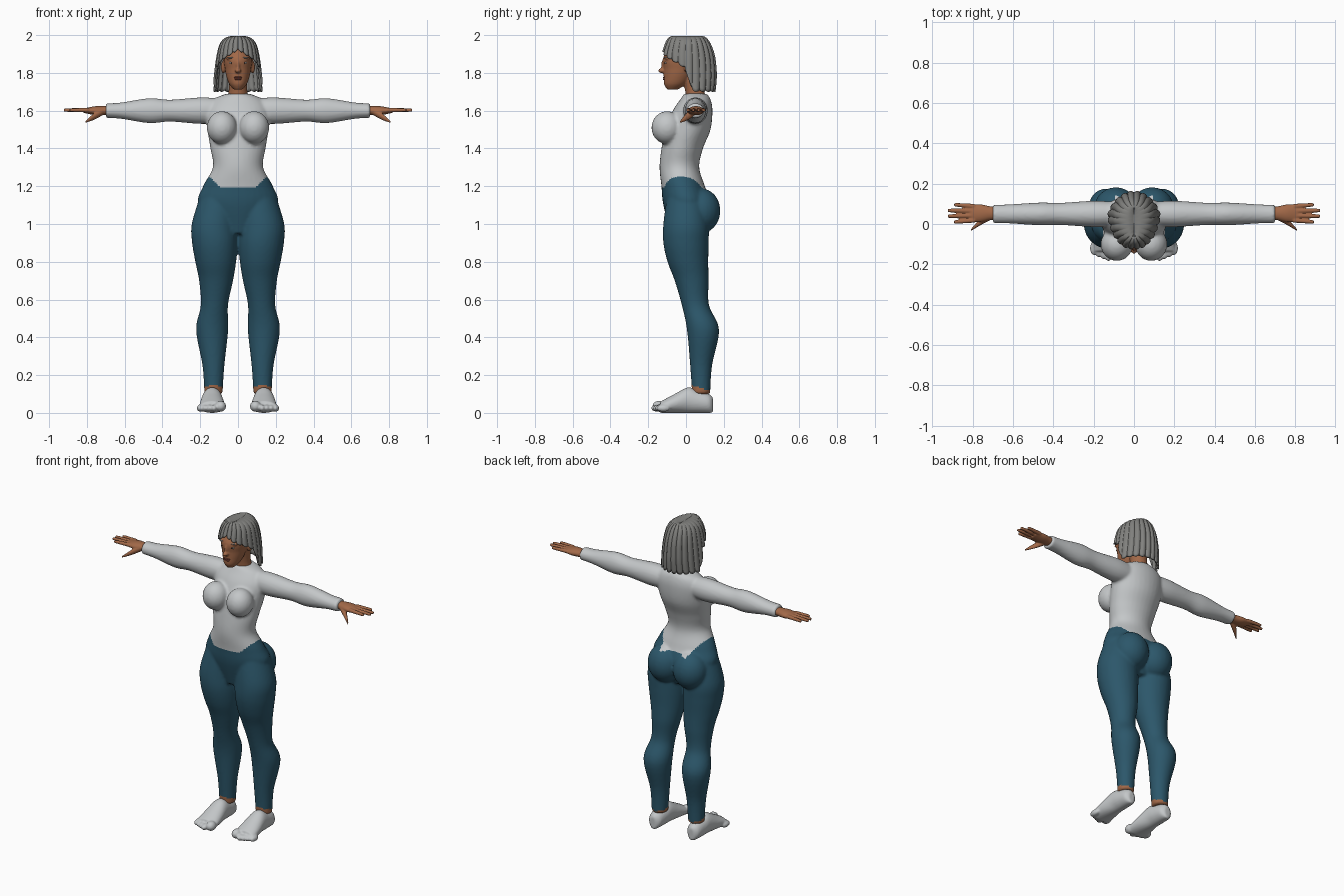
import bpy, bmesh
from math import sin, cos, pi, radians
from mathutils import Vector, Matrix

cube = bpy.data.objects.get("Cube")
if cube:
    bpy.data.objects.remove(cube, do_unlink=True)

SIDES = {"right": -1, "left": 1}


def material(name, r, g, b):
    mat = bpy.data.materials.new(name)
    mat.use_nodes = True
    mat.diffuse_color = (r, g, b, 1)
    shader = next(n for n in mat.node_tree.nodes if n.type == 'BSDF_PRINCIPLED')
    shader.inputs["Base Color"].default_value = (r, g, b, 1)
    shader.inputs["Roughness"].default_value = .7
    return mat


knit = material("pale grey knit", .55, .57, .58)
cloth = material("teal blue cloth", .025, .095, .145)
skin = material("tan skin", .36, .14, .065)
hair_grey = material("grey hair", .22, .22, .21)
lip_rose = material("dark rose lips", .22, .06, .04)
eye_white = material("eye white", .5, .48, .45)
iris_dark = material("dark iris", .03, .02, .02)


def spline(rows, u):
    """Smooth curve through the table rows at parameter u."""
    last = len(rows) - 1
    i = min(int(u), last - 1)
    t = u - i
    near = [rows[max(0, min(k, last))] for k in range(i - 1, i + 3)]
    return [q + t * (r - p + t * (2 * p - 5 * q + 4 * r - s + t * (3 * (q - r) + s - p))) / 2
            for p, q, r, s in zip(*near)]


def loft(bm, axis, rows, side=1, steps=6, sides=32):
    """Skin elliptical rings given as position, two centres, two radii."""
    rings = []
    for k in range((len(rows) - 1) * steps + 1):
        along, centre_u, centre_v, radius_u, radius_v = spline(rows, k / steps)
        ring = []
        for j in range(sides):
            angle = 2 * pi * j / sides
            u = centre_u + radius_u * cos(angle)
            v = centre_v + radius_v * sin(angle)
            x, y, z = {'x': (along, u, v), 'y': (u, along, v), 'z': (u, v, along)}[axis]
            ring.append(bm.verts.new((x * side, y, z)))
        rings.append(ring)
    for low, high in zip(rings, rings[1:]):
        for j in range(sides):
            bm.faces.new((low[j], low[j - 1], high[j - 1], high[j]))
    bm.faces.new(rings[0])
    bm.faces.new(rings[-1][::-1])


def blob(bm, centre, radii, side=1):
    place = Matrix.Translation(Vector((centre[0] * side, centre[1], centre[2])))
    bmesh.ops.create_uvsphere(bm, u_segments=24, v_segments=16, radius=1,
                              matrix=place @ Matrix.Diagonal((*radii, 1)))


def finish(bm, name, materials, voxel=0, smoothing=3):
    """Make an object; a voxel size fuses its pieces into one soft skin."""
    bmesh.ops.recalc_face_normals(bm, faces=bm.faces[:])
    mesh = bpy.data.meshes.new(name)
    bm.to_mesh(mesh)
    bm.free()
    obj = bpy.data.objects.new(name, mesh)
    bpy.context.collection.objects.link(obj)
    if voxel:
        fuse = obj.modifiers.new("fuse", 'REMESH')
        fuse.mode, fuse.voxel_size = 'VOXEL', voxel
        soften = obj.modifiers.new("soften", 'SMOOTH')
        soften.factor, soften.iterations = .5, smoothing
        graph = bpy.context.evaluated_depsgraph_get()
        baked = bpy.data.meshes.new_from_object(obj.evaluated_get(graph))
        obj.modifiers.clear()
        obj.data = baked
    obj.data.materials.clear()
    for mat in materials:
        obj.data.materials.append(mat)
    obj.data.shade_smooth()
    return obj


def upright(rows):
    """Turn height, front, back, half width into centred rings."""
    return [(z, 0, (front + back) / 2, width, (back - front) / 2)
            for z, front, back, width in rows]


# Clothed body: torso, legs, arms, bust and seat fused together
torso = upright([
    (.95, -.08, .08, .1), (1.1, -.12, .13, .21), (1.2, -.13, .1, .185),
    (1.3, -.14, .07, .133), (1.4, -.13, .09, .146), (1.5, -.11, .13, .162),
    (1.6, -.07, .14, .167), (1.66, -.03, .13, .13), (1.69, -.01, .11, .06)])
leg = [(z, x, y, r, r) for z, x, y, r in (
    (1.15, .1, 0, .1), (1, .125, 0, .12), (.9, .123, 0, .12), (.8, .118, .01, .108),
    (.7, .116, .03, .09), (.57, .125, .05, .072), (.44, .137, .09, .085),
    (.25, .13, .08, .058), (.1, .13, .08, .048))]
arm = [(x, .05, 1.6, depth, height) for x, depth, height in (
    (.1, .06, .065), (.2, .065, .07), (.36, .055, .058), (.47, .056, .066),
    (.62, .047, .043), (.7, .046, .039))]
bm = bmesh.new()
loft(bm, 'z', torso)
for side in SIDES.values():
    loft(bm, 'z', leg, side)
    loft(bm, 'x', arm, side)
    blob(bm, (.085, -.1, 1.51), (.08, .083, .087), side)
    blob(bm, (.09, .08, 1.07), (.107, .102, .118), side)
body = finish(bm, "clothed_body", [knit, cloth, skin], .009)

# Waistband rises at the hips and dips at the back; hems slope to the heel
for face in body.data.polygons:
    x, y, z = face.center
    waist = 1.19 + max(0, min(.06, abs(x) - .09))
    waist -= max(0, min(.025, y / 4 - .01))
    hem = .15 - .3 * y + .01
    face.material_index = 0 if z > waist else 1 if z > hem - .005 else 2

# Feet with toes, hands with fingers and thumb
foot = [(y, .137, height / 2, width, height / 2) for y, height, width in (
    (.143, .08, .02), (.12, .1, .042), (.06, .12, .05), (.01, .135, .054),
    (-.06, .1, .064), (-.135, .06, .07))]
palm = [(x, .053, 1.6, depth, height) for x, depth, height in (
    (.67, .032, .024), (.71, .034, .024), (.76, .044, .023), (.815, .042, .012))]
thumb = [(.71, .04, 1.6, .02, .02), (.76, .01, 1.57, .016, .018), (.808, -.03, 1.54, .005, .006)]
for label, side in SIDES.items():
    bm = bmesh.new()
    loft(bm, 'y', foot, side)
    blob(bm, (.092, -.143, .035), (.029, .035, .029), side)
    for k in range(4):
        blob(bm, (.127 + k * .024, -.15 + k * .01, .025), (.019, .035, .019), side)
    finish(bm, label + "_foot", [knit], .006)

    bm = bmesh.new()
    loft(bm, 'x', palm, side)
    for k in range(4):
        root = .053 + (k - 1.5) * .023
        spread = .053 + (k - 1.5) * .028
        tip = .925 - .015 * abs(k - 1.5) ** 2
        loft(bm, 'x', [(.79, root, 1.603, .012, .012),
                       (tip - .01, spread, 1.603, .009, .009),
                       (tip, spread, 1.602, .004, .004)], side)
    loft(bm, 'x', thumb, side)
    finish(bm, label + "_hand", [skin], .004)

# Head, neck, nose, brow ridges and ears
face_rows = upright([
    (1.712, -.1, -.044, .022), (1.74, -.116, 0, .046), (1.78, -.118, .03, .061),
    (1.82, -.119, .05, .069), (1.88, -.121, .06, .074), (1.96, -.07, .07, .05)])
bm = bmesh.new()
loft(bm, 'z', face_rows)
loft(bm, 'z', upright([(1.66, 0, .11, .056), (1.71, -.005, .095, .049), (1.79, -.02, .09, .05)]))
blob(bm, (0, .01, 1.87), (.08, .115, .108))
blob(bm, (0, -.126, 1.812), (.017, .021, .013))
blob(bm, (0, -.118, 1.838), (.01, .014, .034))
for side in SIDES.values():
    blob(bm, (.078, .01, 1.83), (.012, .021, .032), side)
    blob(bm, (.035, -.098, 1.877), (.028, .016, .009), side)
finish(bm, "head", [skin], .005)


def feature(name, mat, centre, radii):
    """Small ellipsoids mirrored about the middle of the face."""
    bm = bmesh.new()
    for side in SIDES.values():
        blob(bm, centre, radii, side)
    finish(bm, name, [mat])


feature("upper_lip", lip_rose, (.006, -.113, 1.776), (.016, .009, .005))
feature("lower_lip", lip_rose, (.004, -.113, 1.767), (.015, .009, .006))
feature("eyes", eye_white, (.033, -.104, 1.853), (.015, .009, .006))
feature("irises", iris_dark, (.033, -.109, 1.853), (.006, .006, .006))
feature("eyebrows", hair_grey, (.036, -.106, 1.88), (.021, .01, .004))

# Bobbed hair: a ridged shell hanging from a centre parting
profile = [  # height, half width, front reach, back reach
    (1.98, 0, .07, .05), (1.99, .03, .085, .07), (1.98, .065, .105, .09),
    (1.95, .09, .12, .11), (1.9, .103, .135, .128), (1.85, .111, .135, .136),
    (1.78, .119, .135, .14), (1.7, .126, .135, .133)]
columns, layers, locks = 176, 26, 11
bm = bmesh.new()
grid = []
for i in range(columns):
    angle = 2 * pi * i / columns
    away = min(i, columns - i) * 360 / columns
    ridge = abs(sin(locks * angle))
    hem = min(6.8, 3.4 + away / 45 + max(0, away - 80) * .06) + ridge * .2
    column = []
    for k in range(layers + 1):
        t = k / layers
        z, width, front, back = spline(profile, t * hem)
        swell = 1 + .07 * (ridge - .5) * min(1, 3 * t)
        depth = front if cos(angle) > 0 else back
        column.append(bm.verts.new((width * sin(angle) * swell,
                                    .015 - depth * cos(angle) * swell, z)))
    grid.append(column)
for i in range(columns):
    for k in range(layers):
        bm.faces.new((grid[i - 1][k], grid[i][k], grid[i][k + 1], grid[i - 1][k + 1]))
bmesh.ops.remove_doubles(bm, verts=bm.verts[:], dist=.0004)
hair = finish(bm, "hair", [hair_grey])
shell = hair.modifiers.new("thickness", 'SOLIDIFY')
shell.thickness, shell.offset = .01, 0
